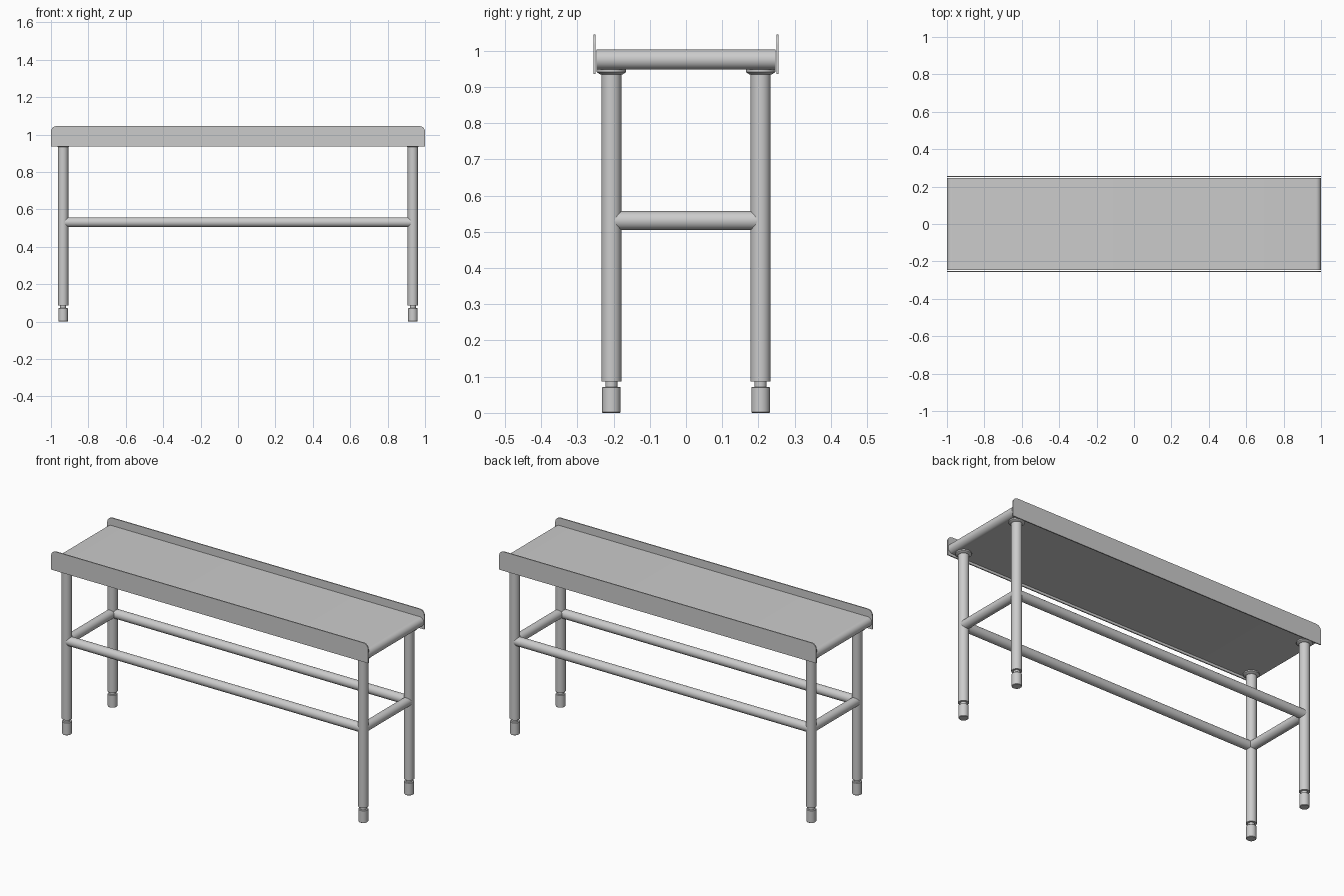
import bpy, bmesh, math
from mathutils import Vector

cube = bpy.data.objects.get("Cube")
if cube:
    bpy.data.objects.remove(cube, do_unlink=True)

steel = bpy.data.materials.new("brushed_steel")
steel.use_nodes = True
GREY = (0.6, 0.6, 0.6, 1)
steel.diffuse_color = GREY
steel.node_tree.nodes["Principled BSDF"].inputs["Base Color"].default_value = GREY

LEG_X, LEG_Y = 0.935, 0.206
RAIL_Z = 0.531


def finish(name, bm):
    bmesh.ops.recalc_face_normals(bm, faces=bm.faces)
    mesh = bpy.data.meshes.new(name)
    bm.to_mesh(mesh)
    bm.free()
    mesh.materials.append(steel)
    obj = bpy.data.objects.new(name, mesh)
    bpy.context.collection.objects.link(obj)
    bpy.ops.object.select_all(action="DESELECT")
    obj.select_set(True)
    bpy.context.view_layer.objects.active = obj
    bpy.ops.object.shade_smooth_by_angle(angle=math.radians(35))
    return obj


def extruded(name, outline, y0, y1):
    """Closed x-z outline pushed from y0 to y1."""
    bm = bmesh.new()
    face = bm.faces.new([bm.verts.new((x, y0, z)) for x, z in outline])
    new = bmesh.ops.extrude_face_region(bm, geom=[face])["geom"]
    moved = [v for v in new if isinstance(v, bmesh.types.BMVert)]
    bmesh.ops.translate(bm, verts=moved, vec=(0, y1 - y0, 0))
    return finish(name, bm)


def turned(name, profile, x, y, sides=32):
    """Radius-height profile stacked as rings round a vertical axis."""
    bm = bmesh.new()
    rings = [[bm.verts.new((x + r * math.cos(i * math.tau / sides),
                            y + r * math.sin(i * math.tau / sides), z))
              for i in range(sides)] for r, z in profile]
    for low, high in zip(rings, rings[1:]):
        for i in range(sides):
            j = (i + 1) % sides
            bm.faces.new((low[i], low[j], high[j], high[i]))
    bm.faces.new(rings[0])
    bm.faces.new(rings[-1])
    return finish(name, bm)


def tube(name, start, end, radius=0.026):
    a, b = Vector(start), Vector(end)
    bm = bmesh.new()
    bmesh.ops.create_cone(bm, cap_ends=True, segments=32, radius1=radius,
                          radius2=radius, depth=(b - a).length)
    turn = (b - a).to_track_quat("Z", "Y").to_matrix()
    bmesh.ops.rotate(bm, verts=bm.verts, matrix=turn)
    bmesh.ops.translate(bm, verts=bm.verts, vec=(a + b) / 2)
    return finish(name, bm)


def arc(cx, cz, r, start, stop, steps):
    return [(cx + r * math.cos(math.radians(start + (stop - start) * i / steps)),
             cz + r * math.sin(math.radians(start + (stop - start) * i / steps)))
            for i in range(steps + 1)]


# Bed with half-round ends
R = 0.0275
extruded("table_bed", arc(1 - R, 0.9755, R, -90, 90, 16)
         + arc(R - 1, 0.9755, R, 90, 270, 16), -0.247, 0.247)

# Thin side guards with rounded upper corners
C = 0.03
guard = ([(-1, 0.936), (1, 0.936)] + arc(1 - C, 1.045 - C, C, 0, 90, 8)
         + arc(C - 1, 1.045 - C, C, 90, 180, 8))
extruded("front_guard", guard, -0.256, -0.25)
extruded("back_guard", guard, 0.25, 0.256)

# Legs, mounting collars and adjustable feet
for sx, side in ((1, "left"), (-1, "right")):
    for sy, end in ((-1, "front"), (1, "back")):
        x, y = sx * LEG_X, sy * LEG_Y
        tag = f"{end}_{side}"
        turned(f"{tag}_leg", [(0.0275, 0.087), (0.0275, 0.94)], x, y)
        turned(f"{tag}_collar", [(0.03, 0.934), (0.041, 0.941), (0.041, 0.949)], x, y)
        turned(f"{tag}_foot", [(0.0235, 0), (0.0255, 0.002), (0.0255, 0.07),
                               (0.0235, 0.072), (0.0165, 0.072), (0.0165, 0.09)], x, y)

# Stretcher rails joining the legs
for s, long_name, short_name in ((-1, "front_rail", "right_rail"), (1, "back_rail", "left_rail")):
    tube(long_name, (-LEG_X, s * LEG_Y, RAIL_Z), (LEG_X, s * LEG_Y, RAIL_Z))
    tube(short_name, (s * LEG_X, -LEG_Y, RAIL_Z), (s * LEG_X, LEG_Y, RAIL_Z))
